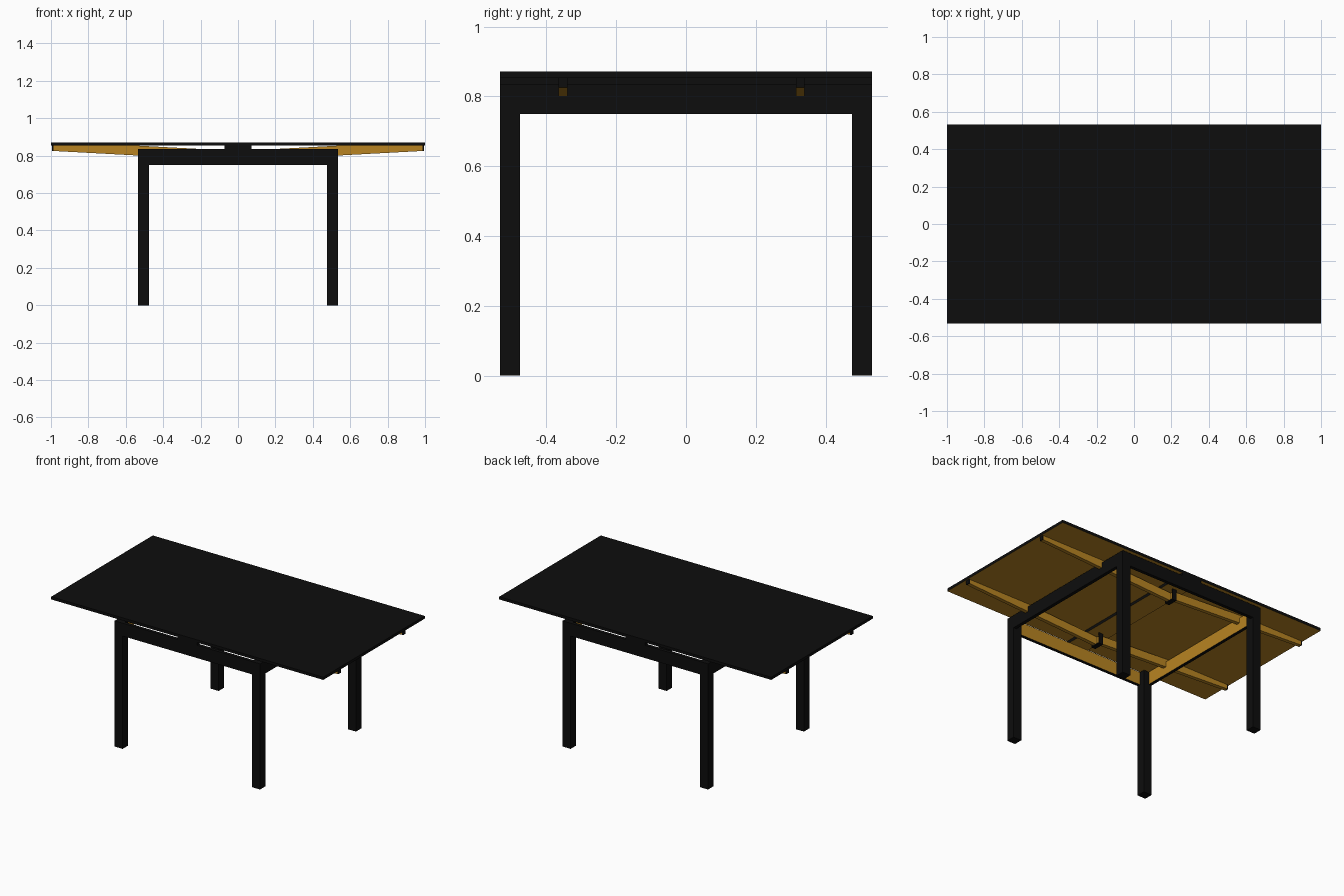
import bpy, bmesh
from mathutils import Vector

if "Cube" in bpy.data.objects:
    bpy.data.objects.remove(bpy.data.objects["Cube"])


def mat(name, col):
    m = bpy.data.materials.new(name)
    m.diffuse_color = (*col, 1)
    m.use_nodes = True
    m.node_tree.nodes["Principled BSDF"].inputs["Base Color"].default_value = m.diffuse_color
    return m


BLACK = mat("black finish", (0.004, 0.004, 0.004))
WOOD = mat("raw wood", (0.48, 0.23, 0.016))


def finish(name, bm, wood_dir=None, base=0):
    """Make an object; faces pointing along wood_dir show raw wood."""
    bmesh.ops.recalc_face_normals(bm, faces=bm.faces)
    for f in bm.faces:
        f.material_index = base
        if wood_dir and f.normal.dot(Vector(wood_dir)) > 0.9:
            f.material_index = 1
    me = bpy.data.meshes.new(name)
    bm.to_mesh(me)
    bm.free()
    me.materials.append(BLACK)
    me.materials.append(WOOD)
    ob = bpy.data.objects.new(name, me)
    bpy.context.collection.objects.link(ob)
    return ob


def box(name, x, y, z, wood_dir=None):
    bm = bmesh.new()
    bmesh.ops.create_cube(bm, size=1)
    for v in bm.verts:
        v.co = [(r[0] + r[1]) / 2 + c * abs(r[1] - r[0]) for c, r in zip(v.co, (x, y, z))]
    return finish(name, bm, wood_dir)


W, D, IN = 0.535, 0.533, 0.475      # frame half sizes, inner leg face
TOP, UNDER, RAIL = 0.871, 0.853, 0.835
DOWN = (0, 0, -1)

# table top: main board and two extension leaves
box("main_top", (-0.53, 0.53), (-D, D), (UNDER, TOP), DOWN)
box("right_leaf", (0.53, 1), (-D, D), (UNDER, TOP), DOWN)
box("left_leaf", (-1, -0.53), (-D, D), (UNDER, TOP), DOWN)

# fixed centre board resting on the aprons
box("centre_board", (-0.072, 0.072), (-D, D), (RAIL, UNDER), DOWN)

for s in (-1, 1):
    # legs
    for t in (-1, 1):
        box("leg", (s * W, s * IN), (t * D, t * IN), (0, RAIL))
    # aprons, raw wood on the inside
    box("long_apron", (-IN, IN), (s * D, s * (D - 0.022)), (0.75, RAIL), (0, -s, 0))
    box("end_apron", (s * W, s * (W - 0.022)), (-IN, IN), (0.75, RAIL), (-s, 0, 0))

# tapered slide rails under each leaf (half-turn symmetry)
PROFILE = [(0.987, UNDER), (0.53, UNDER), (0, 0.825), (0, 0.772), (0.987, 0.825)]
for s in (-1, 1):
    for y0 in (-0.365, 0.315):
        bm = bmesh.new()
        face = bm.faces.new([bm.verts.new((s * x, s * y0, z)) for x, z in PROFILE])
        ext = bmesh.ops.extrude_face_region(bm, geom=[face])
        for v in ext["geom"]:
            if isinstance(v, bmesh.types.BMVert):
                v.co.y += s * 0.025
        finish("slide_rail", bm, base=1)
        # black end stop
        box("rail_end_stop", (s * 0.987, s * 0.994), (s * y0, s * (y0 + 0.025)), (0.825, UNDER))

    # U-shaped guide holding the rails at the centre
    a, b = s * 0.308, s * 0.372
    box("guide_bottom", (-0.015, 0.015), (a, b), (0.763, 0.77))
    for y in (a, b):
        box("guide_side", (-0.015, 0.015), (y - 0.003, y + 0.003), (0.763, RAIL))
